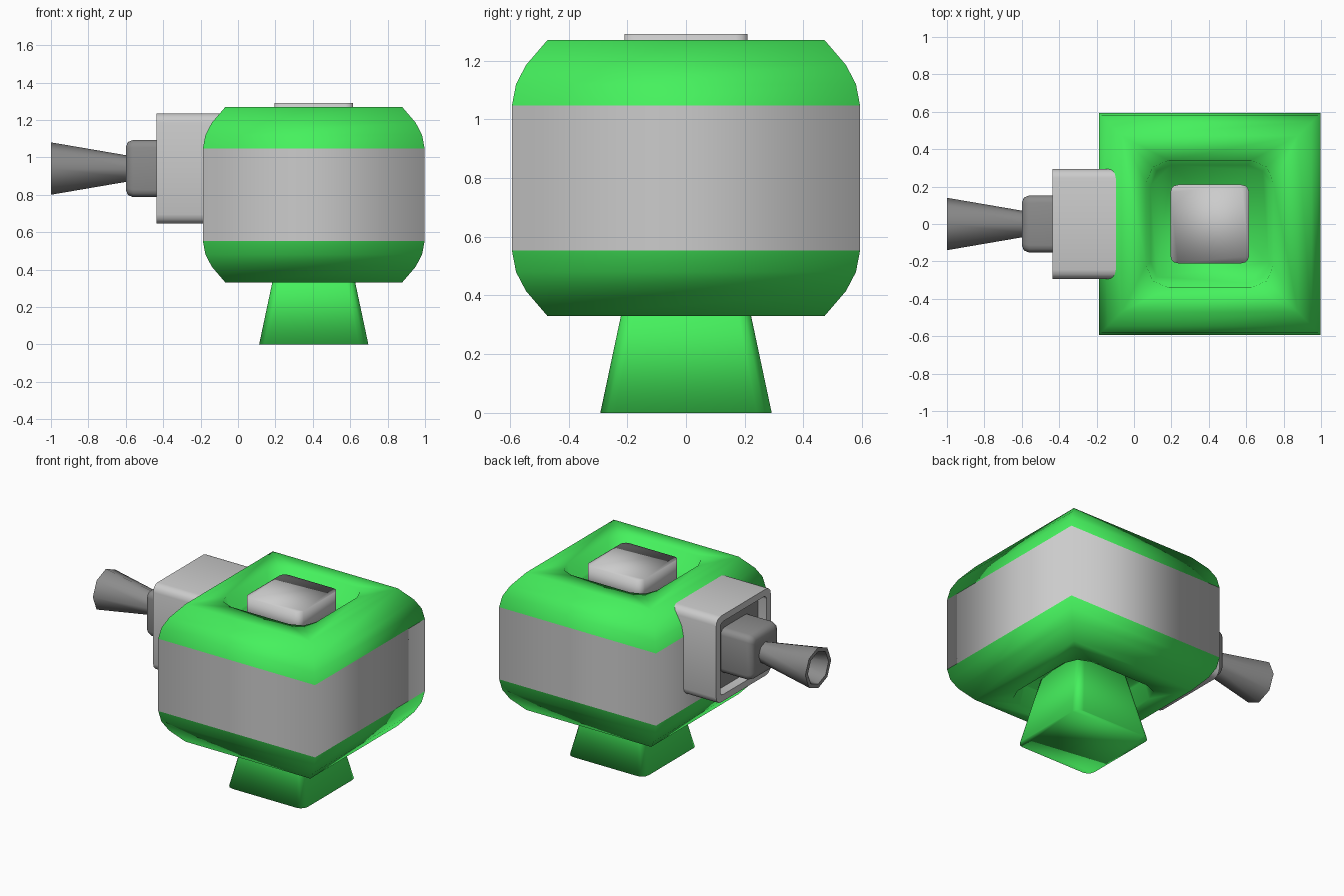
import bpy, bmesh, math
from mathutils import Matrix

if "Cube" in bpy.data.objects:
    bpy.data.objects.remove(bpy.data.objects["Cube"])


def material(name, rgb):
    m = bpy.data.materials.new(name)
    m.diffuse_color = (*rgb, 1)
    m.use_nodes = True
    m.node_tree.nodes["Principled BSDF"].inputs["Base Color"].default_value = m.diffuse_color
    return m


GREEN = material("green", (0.06, 0.88, 0.11))
DARK = material("dark", (0.26, 0.26, 0.26))


def ring(half, r, seg):
    """Square outline of the given half width with rounded corners."""
    pts = []
    for k in range(4):
        mid = math.radians(45 + 90 * k)
        cx = (half - r) * math.copysign(1, math.cos(mid))
        cy = (half - r) * math.copysign(1, math.sin(mid))
        for i in range(seg + 1):
            a = math.radians(90 * (k + i / seg))
            pts.append((cx + r * math.cos(a), cy + r * math.sin(a)))
    return pts


def loft(name, sections, matrix, mat=None, seg=2, caps=(True, True), angle=180):
    """Skin square or round sections (height, half width, corner radius)."""
    bm = bmesh.new()
    rings = [[bm.verts.new((x, y, h)) for x, y in ring(w, r, seg)]
             for h, w, r in sections]
    n = len(rings[0])
    for a, b in zip(rings, rings[1:]):
        for i in range(n):
            j = (i + 1) % n
            bm.faces.new((a[i], a[j], b[j], b[i]))
    if caps[0]:
        bm.faces.new(rings[0][::-1])
    if caps[1]:
        bm.faces.new(rings[-1])
    bmesh.ops.remove_doubles(bm, verts=bm.verts, dist=1e-5)
    me = bpy.data.meshes.new(name)
    bm.to_mesh(me)
    bm.free()
    ob = bpy.data.objects.new(name, me)
    bpy.context.collection.objects.link(ob)
    ob.matrix_world = matrix
    if mat:
        me.materials.append(mat)
    bpy.ops.object.select_all(action='DESELECT')
    ob.select_set(True)
    bpy.context.view_layer.objects.active = ob
    if angle >= 180:
        bpy.ops.object.shade_smooth()
    else:
        bpy.ops.object.shade_smooth_by_angle(angle=math.radians(angle))
    return ob


CX, CZ = 0.405, 0.80
body = Matrix.Translation((CX, 0, CZ))
ground = Matrix.Translation((CX, 0, 0))
side = Matrix.Translation((0, 0, 0.94)) @ Matrix.Rotation(-math.pi / 2, 4, 'Y')

# Grey band around the head
loft("head_band", [(-0.247, 0.593, 0), (0.247, 0.593, 0)], body, caps=(False, False))

# Green shells above and below, each with a recessed well
shell = [(0.247, 0.593, 0), (0.32, 0.579, 0), (0.385, 0.545, 0), (0.47, 0.472, 0),
         (0.468, 0.34, 0.12), (0.34, 0.315, 0.11)]
loft("top_shell", shell, body, GREEN, caps=(False, True))
loft("bottom_shell", shell, body @ Matrix.Rotation(math.pi, 4, 'X'), GREEN,
     caps=(False, True))

# Button in the top well, tapered foot in the bottom well
loft("top_button", [(1.12, 0.21, 0.04), (1.29, 0.21, 0.04)], ground, seg=3)
loft("foot", [(0, 0.292, 0.05), (0.48, 0.19, 0.04)], ground, GREEN, seg=3)

# Housing on the side with an open, recessed front
loft("side_housing", [(0.0, 0.295, 0.05), (0.435, 0.295, 0.05),
                      (0.435, 0.25, 0.03), (0.36, 0.25, 0.03)],
     side, seg=3, caps=(True, False), angle=40)
loft("housing_inset", [(0.34, 0.25, 0.03), (0.37, 0.25, 0.03)], side, DARK,
     seg=3, angle=40)

# Dark barrel block with rounded front edge
loft("barrel_block", [(0.36, 0.153, 0.04), (0.56, 0.153, 0.04),
                      (0.588, 0.142, 0.035), (0.6, 0.115, 0.02)],
     side, DARK, seg=3, angle=50)

# Flared eight-sided nozzle with a hollow mouth
loft("nozzle", [(0.58, 0.068, 0.068), (1.0, 0.14, 0.14),
                (1.0, 0.112, 0.112), (0.75, 0.06, 0.06)],
     side, DARK, seg=2, angle=50)
